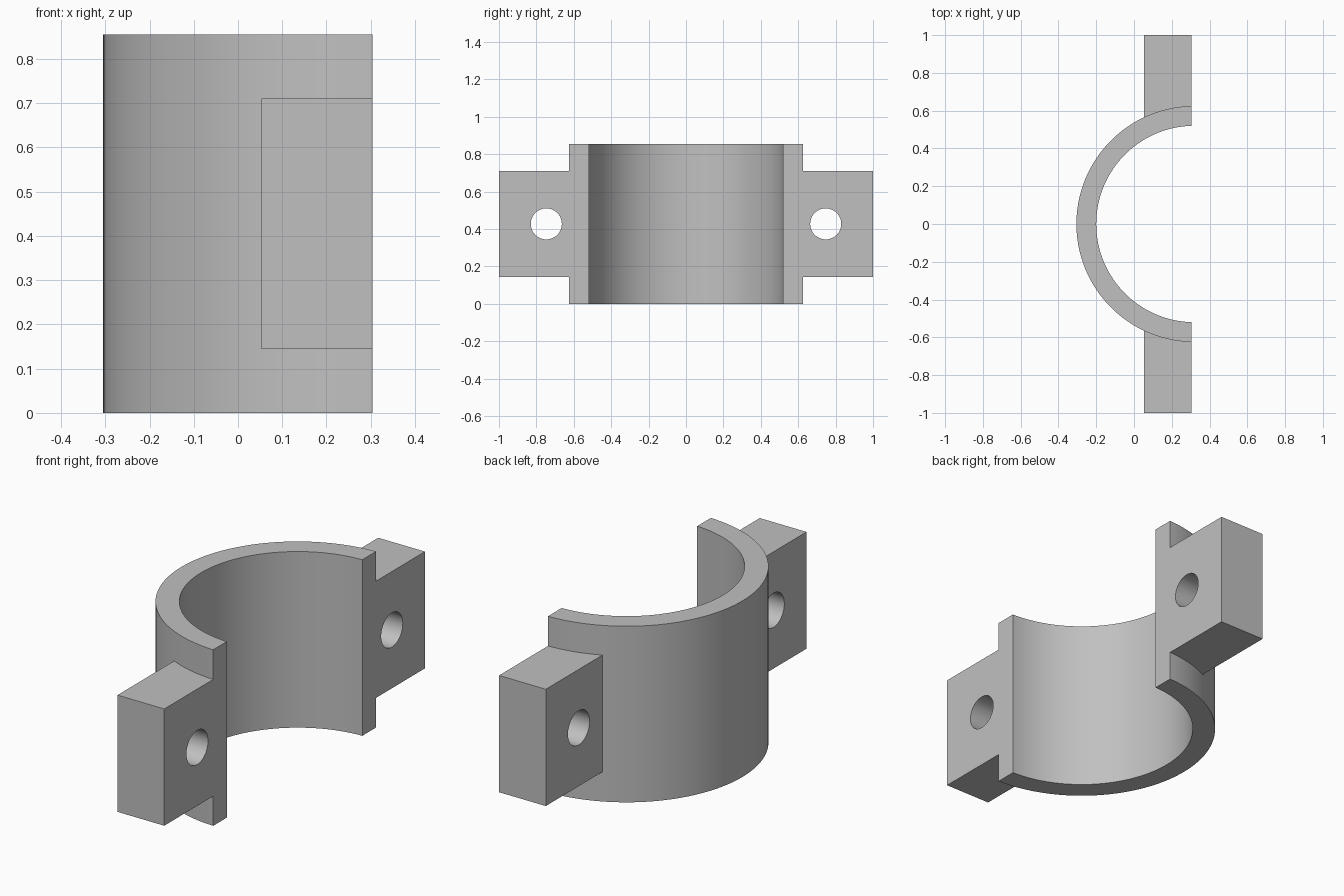
import bpy, bmesh, math
from mathutils import Matrix

HEIGHT, OUTER, INNER = 0.855, 0.625, 0.52
CENTRE_X, FRONT_X, BACK_X = 0.32, 0.304, 0.053
MID_Z = HEIGHT / 2

cube = bpy.data.objects.get("Cube")
if cube:
    bpy.data.objects.remove(cube, do_unlink=True)

steel = bpy.data.materials.new("plain_grey")
steel.use_nodes = True
grey = (0.53, 0.53, 0.53, 1)
steel.diffuse_color = grey
steel.node_tree.nodes["Principled BSDF"].inputs["Base Color"].default_value = grey


def make_object(name, bm):
    bmesh.ops.recalc_face_normals(bm, faces=bm.faces)
    mesh = bpy.data.meshes.new(name)
    bm.to_mesh(mesh)
    bm.free()
    mesh.materials.append(steel)
    obj = bpy.data.objects.new(name, mesh)
    bpy.context.collection.objects.link(obj)
    return obj


def arc(radius, steps=72):
    """Points of the half circle, ending on the flat mating plane."""
    start = math.acos((FRONT_X - CENTRE_X) / radius)
    for i in range(steps + 1):
        a = start + (2 * math.pi - 2 * start) * i / steps
        yield CENTRE_X + radius * math.cos(a), radius * math.sin(a)


def make_shell():
    bm = bmesh.new()
    outline = list(arc(OUTER)) + list(arc(INNER))[::-1]
    face = bm.faces.new([bm.verts.new((x, y, 0)) for x, y in outline])
    top = bmesh.ops.extrude_face_region(bm, geom=[face])["geom"]
    verts = [v for v in top if isinstance(v, bmesh.types.BMVert)]
    bmesh.ops.translate(bm, verts=verts, vec=(0, 0, HEIGHT))
    return make_object("half_ring_clamp", bm)


def make_flange(name, side):
    # The inner end is buried in the ring wall
    near, far, tall = 0.545, 1.0, 0.567
    bm = bmesh.new()
    place = Matrix.Translation(((FRONT_X + BACK_X) / 2, side * (near + far) / 2, MID_Z))
    size = Matrix.Diagonal((FRONT_X - BACK_X, far - near, tall, 1))
    bmesh.ops.create_cube(bm, size=1, matrix=place @ size)
    return make_object(name, bm)


def make_hole(name, side):
    bm = bmesh.new()
    place = Matrix.Translation((0.18, side * 0.747, MID_Z)) @ Matrix.Rotation(math.pi / 2, 4, "Y")
    bmesh.ops.create_cone(bm, cap_ends=True, segments=48, radius1=0.083,
                          radius2=0.083, depth=0.5, matrix=place)
    return make_object(name, bm)


def combine(target, tool, operation):
    mod = target.modifiers.new(operation.lower(), "BOOLEAN")
    mod.operation, mod.object, mod.solver = operation, tool, "EXACT"
    bpy.context.view_layer.objects.active = target
    bpy.ops.object.modifier_apply(modifier=mod.name)
    bpy.data.objects.remove(tool, do_unlink=True)


# Half ring with two bolted ears
clamp = make_shell()
for label, side in (("front", -1), ("back", 1)):
    combine(clamp, make_flange(label + "_flange", side), "UNION")
    combine(clamp, make_hole(label + "_bolt_hole", side), "DIFFERENCE")

# Smooth curved walls, crisp edges
bpy.ops.object.select_all(action="DESELECT")
clamp.select_set(True)
bpy.context.view_layer.objects.active = clamp
bpy.ops.object.shade_smooth_by_angle(angle=math.radians(30))
